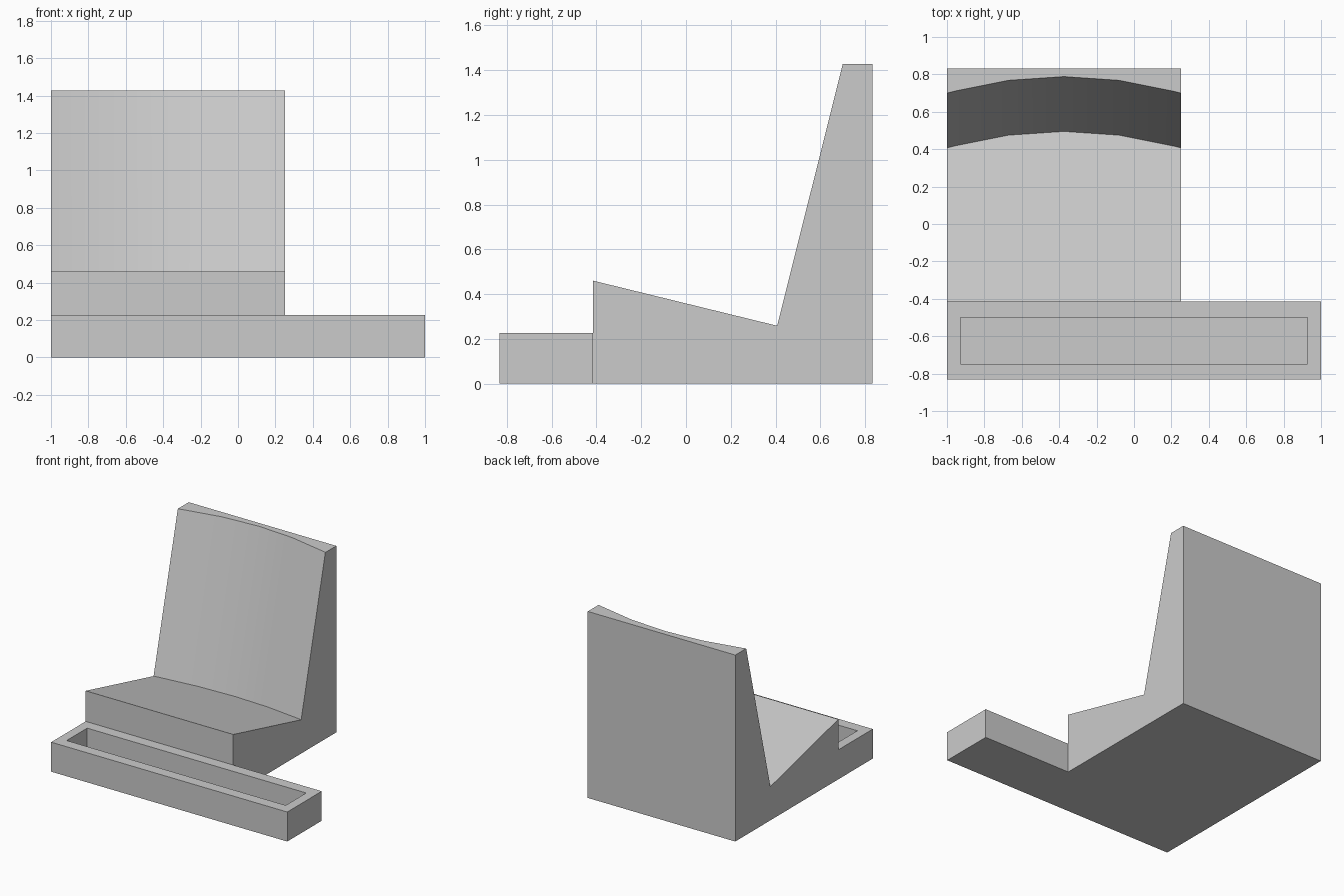
import bpy
import bmesh
import math

cube = bpy.data.objects.get("Cube")
if cube:
    bpy.data.objects.remove(cube, do_unlink=True)

grey = bpy.data.materials.new("light_grey")
grey.use_nodes = True
colour = (0.6, 0.6, 0.6, 1)
grey.diffuse_color = colour
grey.node_tree.nodes["Principled BSDF"].inputs["Base Color"].default_value = colour


def finish(name, bm):
    """Merge flat regions, fix normals and add the part to the scene."""
    bmesh.ops.dissolve_limit(bm, angle_limit=math.radians(0.5),
                             verts=bm.verts, edges=bm.edges)
    bmesh.ops.recalc_face_normals(bm, faces=bm.faces)
    mesh = bpy.data.meshes.new(name)
    bm.to_mesh(mesh)
    bm.free()
    mesh.materials.append(grey)
    obj = bpy.data.objects.new(name, mesh)
    bpy.context.collection.objects.link(obj)
    return obj


LEFT, RIGHT, MID = -1.0, 0.25, -0.375
FRONT, JOIN, BACK = -0.832, -0.415, 0.832
SEAT_SLOPE = -0.245   # seat falls towards the backrest
LEAN = 0.249          # backrest leans away from the seat

# Seat and backrest: side profile lofted across the hollow of the back
bm = bmesh.new()
rings = []
half = [(0.295, 0.02), (0.585, 0.078), (0.625, 0.088)]
stations = [(-x, s) for x, s in reversed(half)] + [(0, 0)] + half
for dx, sag in stations:
    crease_y = 0.495 - sag
    crease_z = 0.46 + SEAT_SLOPE * (crease_y - JOIN)
    top_y = 0.788 - sag
    profile = [(JOIN, 0), (JOIN, 0.46), (crease_y, crease_z),
               (top_y, 1.428), (BACK, 1.428), (BACK, 0)]
    rings.append([bm.verts.new((MID + dx, y, z)) for y, z in profile])
for a, b in zip(rings, rings[1:]):
    for i in range(len(a)):
        j = (i + 1) % len(a)
        bm.faces.new((a[i], a[j], b[j], b[i]))
bm.faces.new(rings[0])
bm.faces.new(rings[-1])
seat = finish("seat_and_backrest", bm)
bpy.context.view_layer.objects.active = seat
seat.select_set(True)
bpy.ops.object.shade_smooth_by_angle(angle=math.radians(30))

# Front tray: a long box with a recessed slot
bm = bmesh.new()
bmesh.ops.create_cube(bm, size=1)
for v in bm.verts:
    v.co.x *= 2
    v.co.y = FRONT if v.co.y < 0 else JOIN
    v.co.z = 0.226 if v.co.z > 0 else 0
top = max(bm.faces, key=lambda f: f.calc_center_median().z)
bmesh.ops.inset_region(bm, faces=[top], thickness=0.08)
for v in top.verts:
    v.co.x = math.copysign(0.928, v.co.x)
    v.co.y = -0.748 if v.co.y < -0.62 else -0.5
slot = bmesh.ops.extrude_discrete_faces(bm, faces=[top])["faces"][0]
for v in slot.verts:
    v.co.z = 0.07
finish("front_tray", bm)
